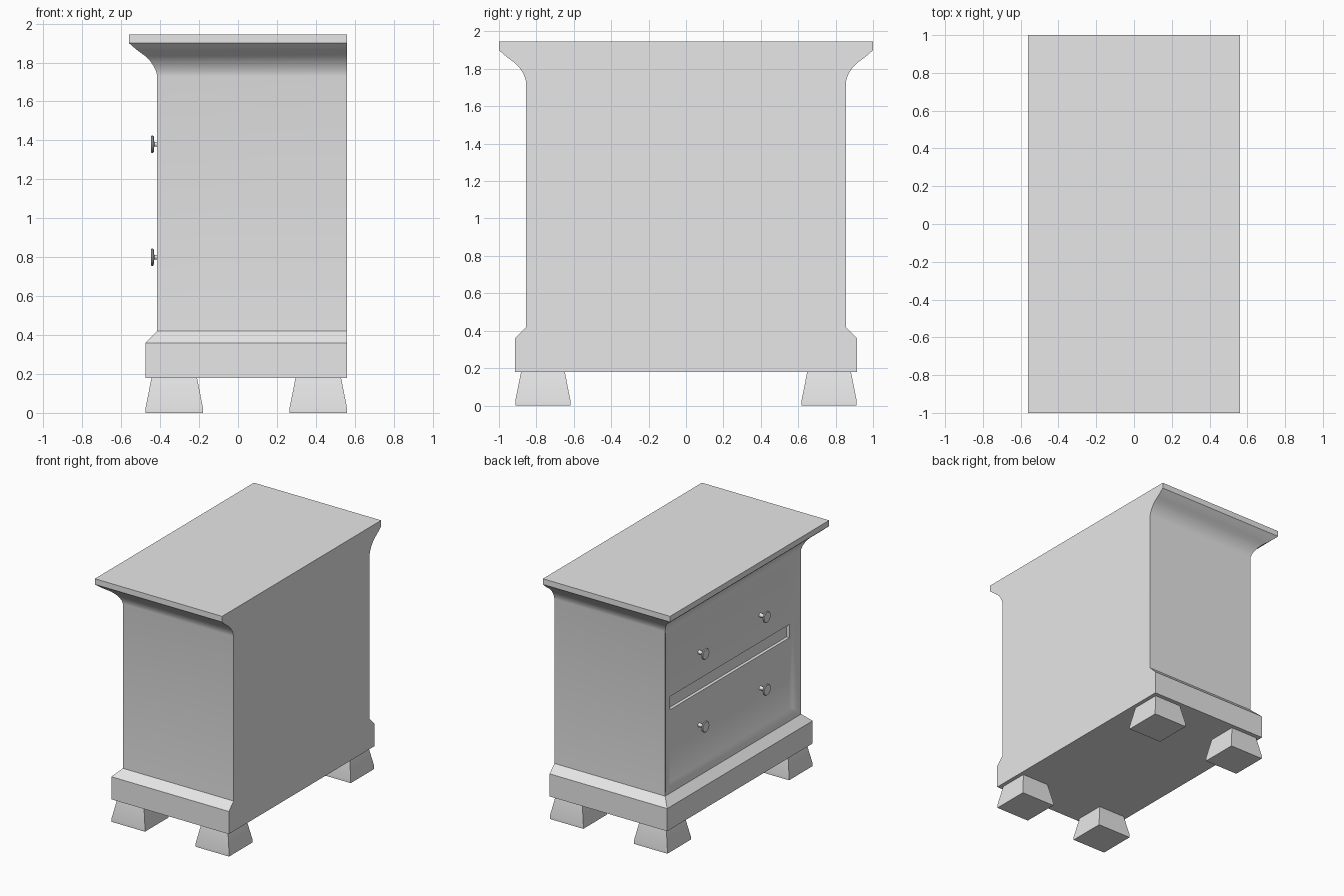
import bpy, bmesh, math
from mathutils import Vector

if "Cube" in bpy.data.objects:
    bpy.data.objects.remove(bpy.data.objects["Cube"])

grey = bpy.data.materials.new("light grey")
grey.diffuse_color = (0.8, 0.8, 0.8, 1)
grey.use_nodes = True
grey.node_tree.nodes["Principled BSDF"].inputs["Base Color"].default_value = grey.diffuse_color

BACK, FRONT, SIDE = 0.56, -0.415, 0.855


def finish(bm, name, angle=30):
    bmesh.ops.recalc_face_normals(bm, faces=bm.faces)
    mesh = bpy.data.meshes.new(name)
    bm.to_mesh(mesh)
    bm.free()
    mesh.materials.append(grey)
    ob = bpy.data.objects.new(name, mesh)
    bpy.context.collection.objects.link(ob)
    bpy.ops.object.select_all(action='DESELECT')
    ob.select_set(True)
    bpy.context.view_layer.objects.active = ob
    bpy.ops.object.shade_smooth_by_angle(angle=math.radians(angle))
    return ob


def loft(bm, rings):
    """Skin a stack of equal-sized rings and cap both ends."""
    loops = [[bm.verts.new(p) for p in ring] for ring in rings]
    n = len(loops[0])
    for a, b in zip(loops, loops[1:]):
        for i in range(n):
            j = (i + 1) % n
            bm.faces.new((a[i], a[j], b[j], b[i]))
    bm.faces.new(loops[0][::-1])
    bm.faces.new(loops[-1])


def rect(x0, x1, y0, y1, z):
    return [(x0, y0, z), (x1, y0, z), (x1, y1, z), (x0, y1, z)]


# Cabinet: plinth, carcass and coved cornice; the back stays flush
profile = [(0.06, 0.18), (0.06, 0.36), (0, 0.42), (0, 1.73), (0.006, 1.755),
           (0.018, 1.78), (0.036, 1.807), (0.06, 1.832), (0.085, 1.85),
           (0.105, 1.865), (0.125, 1.882), (0.145, 1.90), (0.145, 1.945)]
bm = bmesh.new()
loft(bm, [rect(FRONT - d, BACK, -SIDE - d, SIDE + d, z) for d, z in profile])
bmesh.ops.recalc_face_normals(bm, faces=bm.faces)

# Shallow dished drawer front
panel = max((f for f in bm.faces if f.normal.x < -0.99), key=lambda f: f.calc_area())
bmesh.ops.inset_region(bm, faces=[panel], thickness=0.015)
bmesh.ops.inset_region(bm, faces=[panel], thickness=0.08, depth=-0.03)

# Slot between the two drawers
depth_x = panel.calc_center_median().x
for co, no in (((0, 0, 1.06), (0, 0, 1)), ((0, 0, 1.165), (0, 0, 1)),
               ((0, -0.75, 0), (0, 1, 0)), ((0, 0.75, 0), (0, 1, 0))):
    faces = [f for f in bm.faces if f.normal.x < -0.99
             and abs(f.calc_center_median().x - depth_x) < 1e-4]
    geom = set(faces) | {e for f in faces for e in f.edges} | {v for f in faces for v in f.verts}
    bmesh.ops.bisect_plane(bm, geom=list(geom), plane_co=co, plane_no=no)
    bm.normal_update()
middle = Vector((depth_x, 0, 1.1125))
slot = min((f for f in bm.faces if f.normal.x < -0.99),
           key=lambda f: (f.calc_center_median() - middle).length)
floor = bmesh.ops.extrude_discrete_faces(bm, faces=[slot])["faces"][0]
bmesh.ops.translate(bm, verts=floor.verts, vec=(0.025, 0, 0))
finish(bm, "cabinet")

# Tapered feet with a short upright rim
for xn, cx in (("front", -0.3275), ("back", 0.4125)):
    for yn, cy in (("right", -0.765), ("left", 0.765)):
        bm = bmesh.new()
        loft(bm, [rect(cx - h, cx + h, cy - h, cy + h, z)
                  for h, z in ((0.1475, 0), (0.1475, 0.025), (0.117, 0.18))])
        finish(bm, f"{xn}_{yn}_foot", 20)

# Turned drawer knobs
knob = [(0.018, -0.38), (0.012, -0.41), (0.012, -0.430), (0.040, -0.433),
        (0.045, -0.437), (0.045, -0.443), (0.040, -0.447)]
for zn, z in (("lower", 0.80), ("upper", 1.38)):
    for yn, y in (("right", -0.385), ("left", 0.385)):
        bm = bmesh.new()
        loft(bm, [[(x, y + r * math.cos(k * math.tau / 16), z + r * math.sin(k * math.tau / 16))
                   for k in range(16)] for r, x in knob])
        finish(bm, f"{zn}_{yn}_knob", 35)
